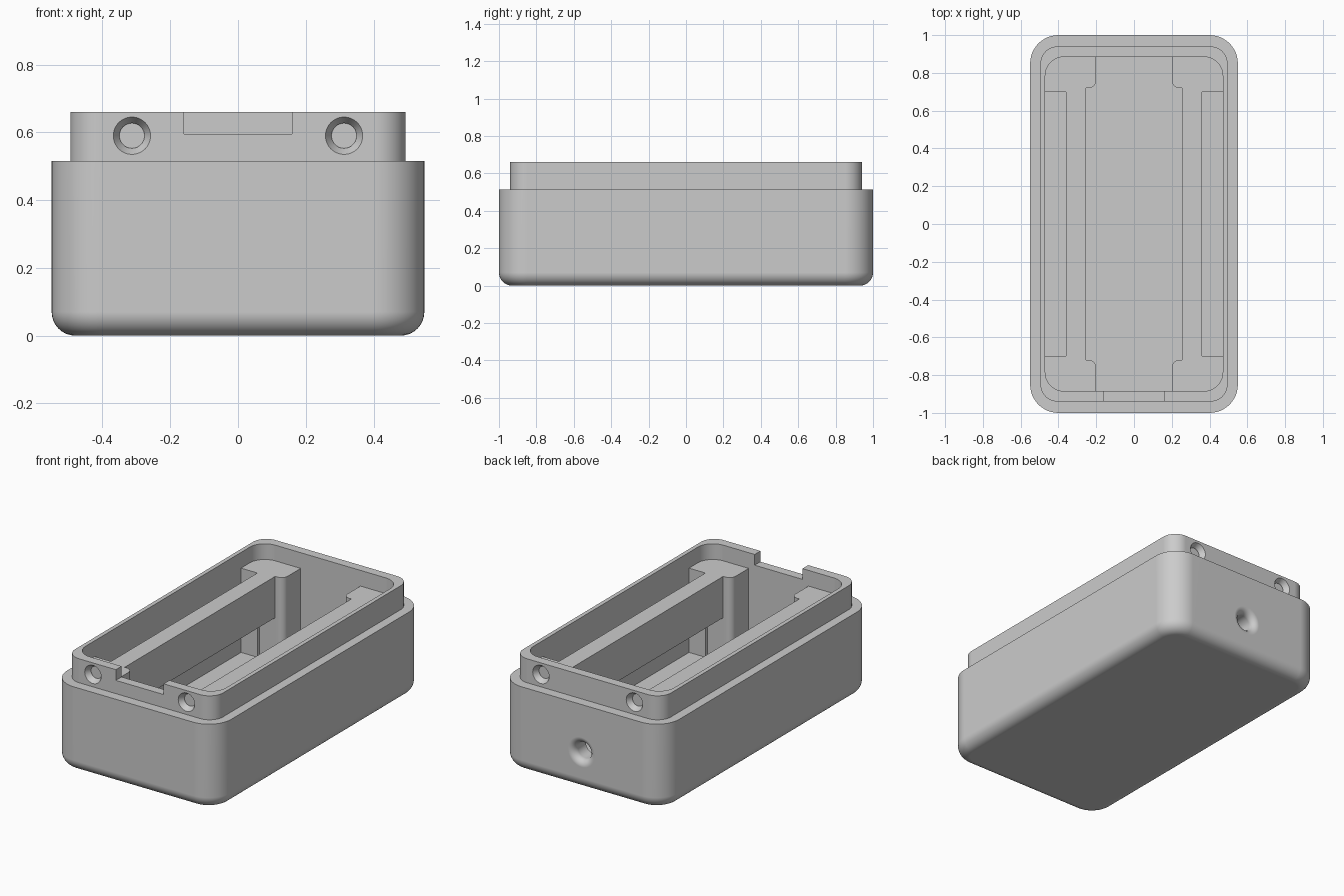
import bpy
import bmesh
from math import sin, cos, pi

cube = bpy.data.objects.get("Cube")
if cube:
    bpy.data.objects.remove(cube, do_unlink=True)

grey = bpy.data.materials.new("plain grey")
grey.use_nodes = True
GREY = (0.6, 0.6, 0.6, 1)
grey.diffuse_color = GREY
grey.node_tree.nodes["Principled BSDF"].inputs["Base Color"].default_value = GREY


def skin(name, rings):
    """Closed solid through a stack of point rings, capped at both ends."""
    bm = bmesh.new()
    loops = [[bm.verts.new(p) for p in ring] for ring in rings]
    n = len(loops[0])
    for low, high in zip(loops, loops[1:]):
        for i in range(n):
            j = (i + 1) % n
            bm.faces.new((low[i], low[j], high[j], high[i]))
    bm.faces.new(loops[0][::-1])
    bm.faces.new(loops[-1])
    bmesh.ops.recalc_face_normals(bm, faces=bm.faces)
    mesh = bpy.data.meshes.new(name)
    bm.to_mesh(mesh)
    bm.free()
    obj = bpy.data.objects.new(name, mesh)
    bpy.context.collection.objects.link(obj)
    mesh.materials.append(grey)
    return obj


def rounded(hx, hy, r, z, steps=12):
    """Rounded rectangle ring at height z."""
    pts = []
    for k, (sx, sy) in enumerate([(1, 1), (-1, 1), (-1, -1), (1, -1)]):
        for i in range(steps + 1):
            a = (k + i / steps) * pi / 2
            pts.append((sx * (hx - r) + r * cos(a), sy * (hy - r) + r * sin(a), z))
    return pts


def prism(name, outline, z0, z1):
    return skin(name, [[(x, y, z) for x, y in outline] for z in (z0, z1)])


def box(name, x0, x1, y0, y1, z0, z1):
    return prism(name, [(x0, y0), (x1, y0), (x1, y1), (x0, y1)], z0, z1)


def bore(name, x, z, profile, side, steps=48):
    """Round cutter along y from (radius, distance from centre) pairs."""
    return skin(name, [[(x + r * cos(2 * pi * i / steps), side * y, z + r * sin(2 * pi * i / steps))
                        for i in range(steps)] for r, y in profile])


def cut(target, cutter):
    cutter.hide_render = True
    mod = target.modifiers.new("cut", "BOOLEAN")
    mod.operation = "DIFFERENCE"
    mod.solver = "EXACT"
    mod.object = cutter
    bpy.context.view_layer.objects.active = target
    bpy.ops.object.modifier_apply(modifier=mod.name)
    bpy.data.objects.remove(cutter, do_unlink=True)


FLOOR, LEDGE, SHOULDER, TOP = 0.055, 0.565, 0.515, 0.66

# Outer case with rounded base, shoulder and raised lip
FILLET = 0.07
rings = []
for i in range(9):
    a = i / 8 * pi / 2
    inset = FILLET * (1 - sin(a))
    rings.append(rounded(0.55 - inset, 1 - inset, 0.15 - inset, FILLET * (1 - cos(a))))
rings.append(rounded(0.55, 1, 0.15, SHOULDER))
rings.append(rounded(0.495, 0.94, 0.09, SHOULDER))
rings.append(rounded(0.495, 0.94, 0.09, TOP))
case = skin("case_body", rings)

# Shallow recess inside the lip
cut(case, skin("lip_recess", [rounded(0.47, 0.885, 0.1, z) for z in (LEDGE, 0.8)]))

# Main well, narrowing between rounded corner posts
quarter = [(0.255, 0.72)]
for i in range(9):
    a = i / 8 * pi / 2
    quarter.append((0.24 - 0.04 * sin(a), 0.76 - 0.04 * cos(a)))
quarter.append((0.2, 0.885))
right_half = [(x, -y) for x, y in quarter[::-1]] + quarter
outline = right_half + [(-x, y) for x, y in right_half[::-1]]
cut(case, prism("main_well", outline, FLOOR, 0.62))

# Long side slots, and openings that leave the rails hanging between the posts
for s in (-1, 1):
    cut(case, box("side_slot", *sorted((s * 0.36, s * 0.47)), -0.7, 0.7, FLOOR, 0.62))
    cut(case, box("rail_opening", *sorted((s * 0.24, s * 0.36)), -0.72, 0.72, FLOOR, 0.315))

# Countersunk screw recesses in both ends of the lip
for side in (-1, 1):
    for x in (-0.313, 0.313):
        cut(case, bore("screw_recess", x, 0.59,
                       [(0.055, 0.96), (0.055, 0.94), (0.037, 0.91), (0.037, 0.905)], side))

# Notch in the front of the lip
cut(case, box("front_notch", -0.16, 0.16, -1, -0.8, 0.595, 0.8))

# Cable hole through the back with a rounded mouth
mouth = [(0.09, 1.05)]
for i in range(9):
    a = i / 8 * pi / 2
    mouth.append((0.09 - 0.04 * sin(a), 1 - 0.04 * (1 - cos(a))))
mouth.append((0.05, 0.8))
cut(case, bore("cable_hole", 0, 0.226, mouth, 1))

# Smooth rounds with crisp edges
bpy.ops.object.select_all(action="DESELECT")
case.select_set(True)
bpy.context.view_layer.objects.active = case
bpy.ops.object.shade_smooth_by_angle(angle=pi / 6)
weighted = case.modifiers.new("even shading", "WEIGHTED_NORMAL")
weighted.keep_sharp = True
